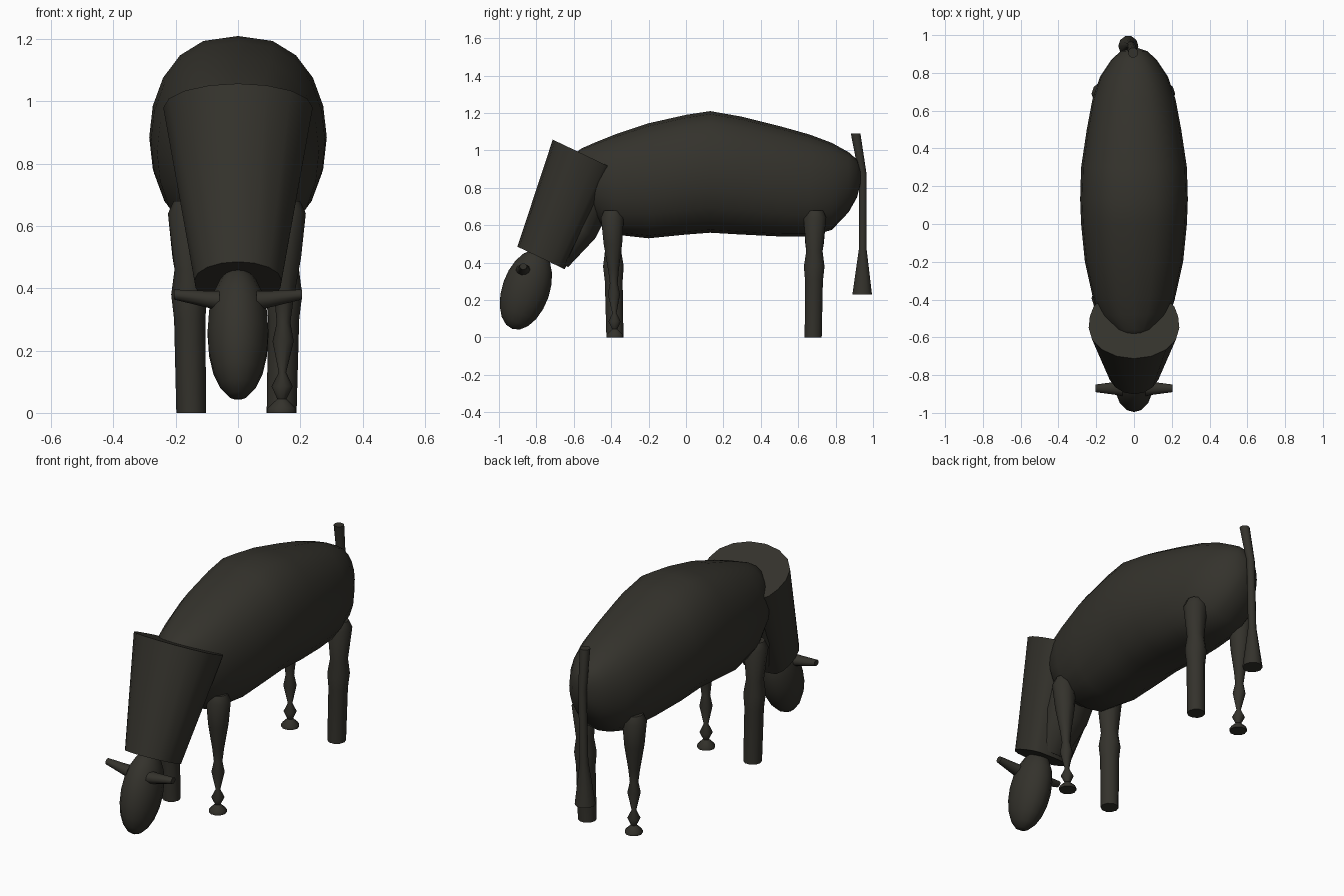
import bpy, bmesh, math
from mathutils import Vector, Matrix

cube = bpy.data.objects.get("Cube")
if cube:
    bpy.data.objects.remove(cube, do_unlink=True)

hide = bpy.data.materials.new("dark olive hide")
hide.use_nodes = True
colour = (0.034, 0.032, 0.025, 1)
hide.diffuse_color = colour
bsdf = hide.node_tree.nodes["Principled BSDF"]
bsdf.inputs["Base Color"].default_value = colour
bsdf.inputs["Roughness"].default_value = 0.8


def finish(bm, name, angle=50):
    bmesh.ops.recalc_face_normals(bm, faces=bm.faces)
    mesh = bpy.data.meshes.new(name)
    bm.to_mesh(mesh)
    bm.free()
    mesh.materials.append(hide)
    ob = bpy.data.objects.new(name, mesh)
    bpy.context.collection.objects.link(ob)
    bpy.ops.object.select_all(action='DESELECT')
    ob.select_set(True)
    bpy.context.view_layer.objects.active = ob
    bpy.ops.object.shade_smooth_by_angle(angle=math.radians(angle))
    return ob


def loft(name, stations, u, v, segments=12, angle=50, fullness=(1, 1)):
    """Skin rings of (centre, radius along u, radius along v).
    Fullness below 1 squares off the half towards -v and the half towards +v."""
    bm = bmesh.new()
    u, v = Vector(u).normalized(), Vector(v).normalized()
    rings = []
    for centre, ru, rv in stations:
        ring = []
        for i in range(segments):
            a = 2 * math.pi * i / segments
            c, s = math.cos(a), math.sin(a)
            wide = math.copysign(abs(c) ** fullness[s > 0], c)
            ring.append(bm.verts.new(Vector(centre) + u * ru * wide + v * rv * s))
        rings.append(ring)
    for a, b in zip(rings, rings[1:]):
        for i in range(segments):
            j = (i + 1) % segments
            bm.faces.new((a[i], a[j], b[j], b[i]))
    bm.faces.new(rings[0])
    bm.faces.new(rings[-1])
    return finish(bm, name, angle)


X, Y, Z = (1, 0, 0), (0, 1, 0), (0, 0, 1)

# Body: y, underside, back, half width
barrel = [
    (-0.60, 0.83, 0.98, 0.05), (-0.56, 0.74, 1.01, 0.12), (-0.48, 0.62, 1.045, 0.185),
    (-0.38, 0.55, 1.085, 0.22), (-0.20, 0.53, 1.145, 0.26), (0.0, 0.55, 1.19, 0.28),
    (0.13, 0.56, 1.21, 0.285), (0.30, 0.55, 1.18, 0.28), (0.50, 0.54, 1.13, 0.25),
    (0.66, 0.54, 1.085, 0.22), (0.78, 0.575, 1.04, 0.18), (0.87, 0.67, 0.99, 0.12),
    (0.915, 0.75, 0.95, 0.07), (0.932, 0.82, 0.89, 0.02),
]
loft("body", [((0, y, (lo + hi) / 2), w, (hi - lo) / 2) for y, lo, hi, w in barrel],
     X, Z, segments=20, angle=80, fullness=(0.8, 0.8))

# Neck: a tapering, cut-off cone, squarer towards the shoulders, with a throat fold behind it
loft("neck", [((0, -0.55, 0.98), 0.24, 0.18), ((0, -0.775, 0.425), 0.14, 0.14)],
     X, (0, 0.9, -0.43), segments=16, fullness=(1, 0.35))
loft("throat", [((0, -0.50, 0.78), 0.16, 0.13), ((0, -0.56, 0.58), 0.13, 0.09),
                ((0, -0.68, 0.41), 0.08, 0.06)], X, (0, 0.82, -0.57))

# Head: tilted ellipsoid, muzzle to the ground
bm = bmesh.new()
bmesh.ops.create_uvsphere(bm, u_segments=14, v_segments=10, radius=1)
bmesh.ops.transform(bm, verts=bm.verts, matrix=(
    Matrix.Translation((0, -0.856, 0.255)) @ Matrix.Rotation(math.radians(-19), 4, 'X')
    @ Matrix.Diagonal((0.1, 0.127, 0.222, 1))))
finish(bm, "head", 80)

# Ears
for side, s in (("left", 1), ("right", -1)):
    loft(side + "_ear", [((0.06 * s, -0.87, 0.36), 0.04, 0.033),
                         ((0.10 * s, -0.87, 0.365), 0.034, 0.028),
                         ((0.205 * s, -0.87, 0.38), 0.02, 0.017)], Y, Z, segments=10)

# Legs: height, radius; one diagonal pair is stout, the other pinched above the hoof
stout = [(0.68, 0.045), (0.64, 0.064), (0.46, 0.046), (0.38, 0.058), (0.30, 0.05), (0, 0.048)]
pinched = [(0.68, 0.045), (0.64, 0.064), (0.50, 0.052), (0.36, 0.03), (0.29, 0.022),
           (0.23, 0.034), (0.13, 0.012), (0.085, 0.034), (0.045, 0.015), (0.015, 0.046),
           (0, 0.046)]
legs = [("front_left_leg", 0.14, -0.38, pinched), ("front_right_leg", -0.15, -0.38, stout),
        ("rear_left_leg", 0.14, 0.68, stout), ("rear_right_leg", -0.15, 0.68, pinched)]
for name, x, y, profile in legs:
    splay = 0.015 if x > 0 else -0.012
    lean = -0.015 if y < 0 else 0.01
    loft(name, [((x + splay * z / 0.7, y + lean * z / 0.7, z), r, r) for z, r in profile],
         X, Y, segments=10)

# Tail: thin rod flaring to a tuft
loft("tail", [((-0.005, 0.907, 1.09), 0.027, 0.027), ((-0.015, 0.945, 0.87), 0.022, 0.022),
              ((-0.025, 0.945, 0.47), 0.022, 0.022), ((-0.03, 0.942, 0.23), 0.053, 0.055)],
     X, Y, segments=10)
